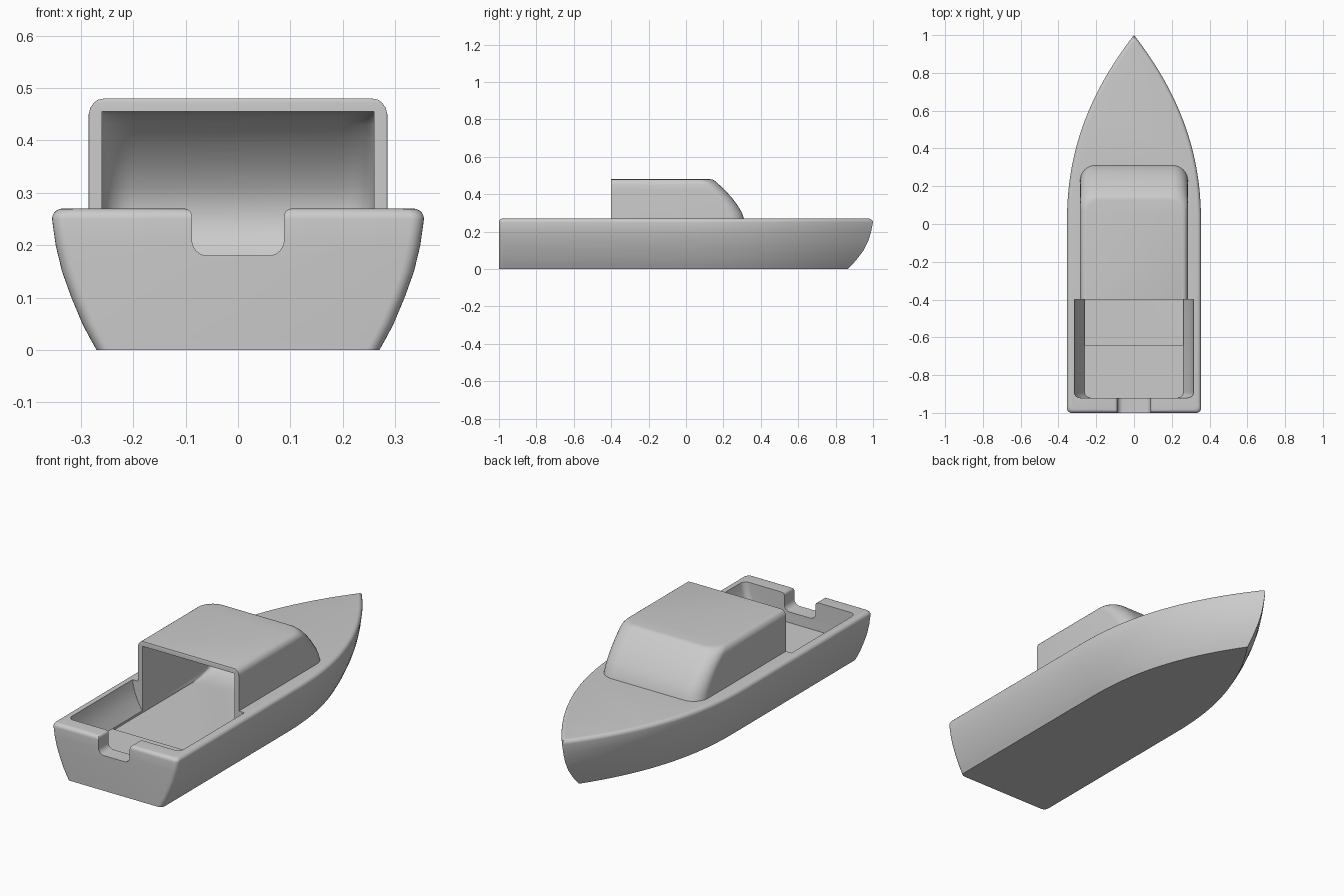
import bpy, bmesh
from math import sin, cos, pi

if "Cube" in bpy.data.objects:
    bpy.data.objects.remove(bpy.data.objects["Cube"])


def loft(name, rings):
    """Skin a stack of equal-length rings and cap both ends."""
    bm = bmesh.new()
    rows = [[bm.verts.new(p) for p in ring] for ring in rings]
    n = len(rows[0])
    for a, b in zip(rows, rows[1:]):
        for i in range(n):
            j = (i + 1) % n
            bm.faces.new((a[i], a[j], b[j], b[i]))
    bm.faces.new(rows[0][::-1])
    bm.faces.new(rows[-1])
    bmesh.ops.recalc_face_normals(bm, faces=bm.faces)
    mesh = bpy.data.meshes.new(name)
    bm.to_mesh(mesh)
    bm.free()
    obj = bpy.data.objects.new(name, mesh)
    bpy.context.collection.objects.link(obj)
    return obj


def arc(cx, cy, r, start, end, steps=6):
    angles = [start + (end - start) * i / steps for i in range(steps + 1)]
    return [(cx + r * cos(a), cy + r * sin(a)) for a in angles]


def mirrored(half, z):
    """Close a +x half outline with its mirror image at height z."""
    full = half + [(-x, y) for x, y in reversed(half) if x > 1e-6]
    return [(x, y, z) for x, y in full]


def hull_ring(z, width, bow, inset=0.0):
    w, b, r = width - inset, bow - inset * 1.5, 0.025
    half = arc(w - r, -1 + inset + r, r, -pi / 2, 0)
    steps = 32
    half += [(w * (1 - (i / steps) ** 2.2), b * i / steps) for i in range(steps)]
    return mirrored(half + [(0, b)], z)


def box_ring(z, width, back, front, r_back, r_front):
    half = arc(width - r_back, back + r_back, r_back, -pi / 2, 0)
    half += arc(width - r_front, front - r_front, r_front, 0, pi / 2, 8)
    return mirrored(half, z)


def combine(target, tool, operation):
    mod = target.modifiers.new(operation.title(), 'BOOLEAN')
    mod.operation = operation
    mod.solver = 'EXACT'
    mod.object = tool
    bpy.context.view_layer.objects.active = target
    bpy.ops.object.modifier_apply(modifier=mod.name)
    bpy.data.objects.remove(tool)


# Hull: flared sides, raked bow, rounded gunwale
sections = [(0, .27, .865), (.025, .284, .89), (.05, .297, .912), (.1, .318, .95),
            (.15, .336, .975), (.2, .348, .99), (.25, .355, 1)]
rings = [hull_ring(*s) for s in sections]
for k in range(1, 6):
    a = k * pi / 10
    rings.append(hull_ring(.25 + .02 * sin(a), .355, 1, .02 * (1 - cos(a))))
boat = loft("boat_hull_and_cabin", rings)

# Cabin: raked rounded windscreen, soft roof edges, square back
cabin_rows = [(.2, .325, 0), (.27, .31, 0), (.3, .3, 0), (.34, .276, 0), (.38, .246, 0),
              (.42, .21, 0), (.45, .178, 0), (.462, .165, .003), (.472, .153, .01),
              (.478, .143, .018), (.48, .128, .03)]
cabin = loft("cabin", [box_ring(z, .285 - i, -.4, f, .0005, .08) for z, f, i in cabin_rows])
combine(boat, cabin, 'UNION')

# Cockpit well with sloping sides
well_rows = [(.125, .262), (.15, .276), (.18, .291), (.21, .303), (.24, .311), (.27, .316), (.3, .318)]
well = loft("cockpit_cutter", [box_ring(z, w, -.92, -.4, .03, .001) for z, w in well_rows])
combine(boat, well, 'DIFFERENCE')

# Cabin interior with a curved forward end
inside_rows = [(.115, .06), (.122, .12), (.14, .18), (.17, .23), (.21, .265), (.26, .28),
               (.31, .264), (.36, .232), (.4, .195), (.43, .16), (.447, .13), (.455, .08)]
inside = loft("cabin_cutter", [box_ring(z, .26, -.64, f, .001, .06) for z, f in inside_rows])
combine(boat, inside, 'DIFFERENCE')

# Transom notch with rounded corners
half = [(0, .18)] + arc(.058, .21, .03, -pi / 2, 0) + arc(.103, .255, .015, pi, pi / 2) + [(.103, .3)]
outline = half + [(-x, z) for x, z in reversed(half[1:])]
notch = loft("notch_cutter", [[(x, y, z) for x, z in outline] for y in (-1.05, -.88)])
combine(boat, notch, 'DIFFERENCE')

# Smooth curved panels with crisp corners
bpy.ops.object.select_all(action='DESELECT')
boat.select_set(True)
bpy.context.view_layer.objects.active = boat
bpy.ops.object.shade_smooth_by_angle(angle=pi / 5)
